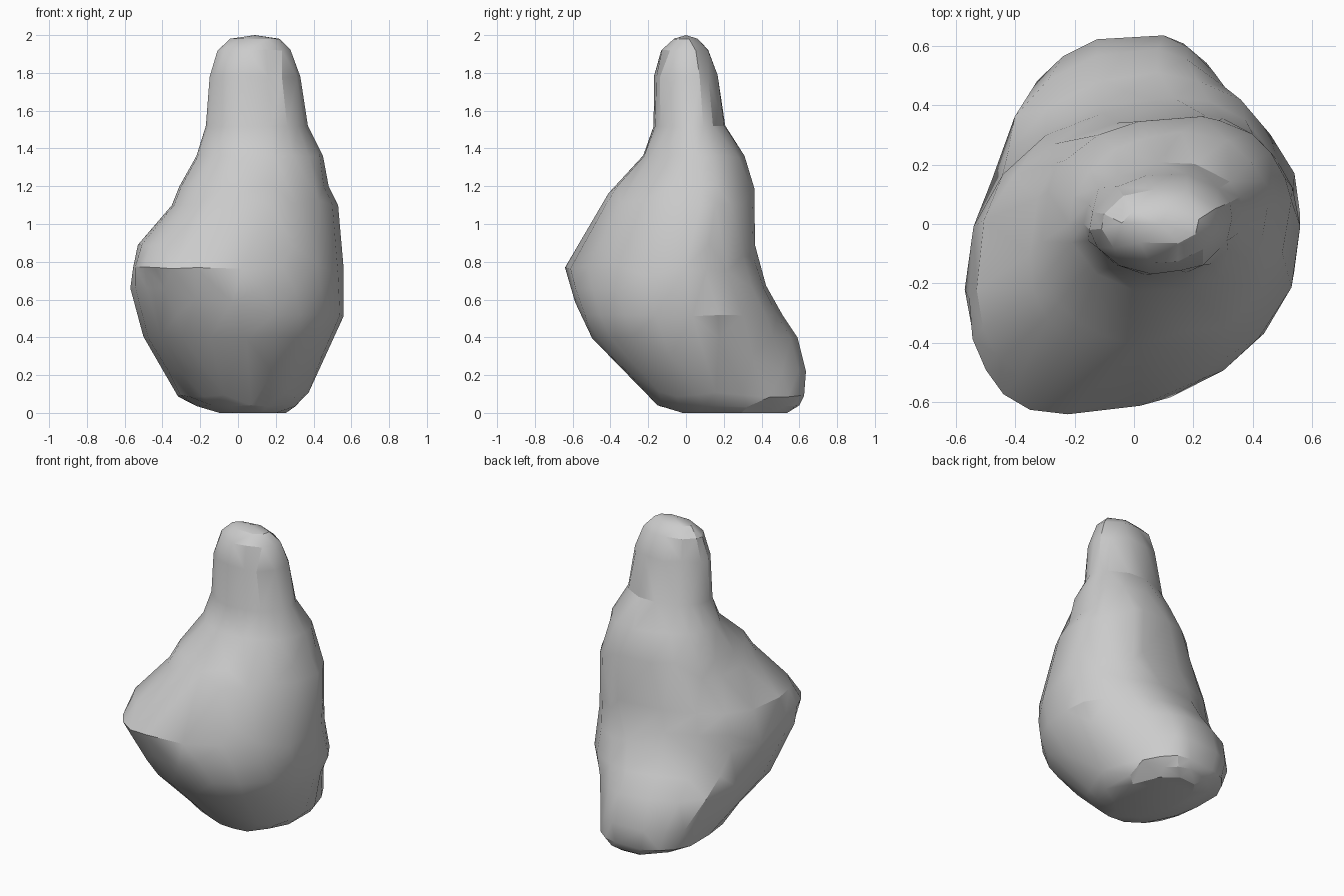
import bpy, bmesh, math, random

if "Cube" in bpy.data.objects:
    bpy.data.objects.remove(bpy.data.objects["Cube"])

random.seed(4)

# height, left, right, front, back, then where each extreme sits:
# y of left, y of right, x of front, x of back
LEVELS = [
    (0.00, -0.10, 0.25, -0.02, 0.54, 0.25, 0.25, 0.08, 0.05),
    (0.04, -0.23, 0.31, -0.15, 0.60, 0.22, 0.22, 0.08, 0.06),
    (0.09, -0.32, 0.36, -0.20, 0.625, 0.20, 0.18, 0.06, 0.08),
    (0.22, -0.39, 0.43, -0.33, 0.635, 0.13, 0.10, 0.06, 0.10),
    (0.40, -0.50, 0.51, -0.50, 0.59, -0.04, 0.05, 0.05, 0.08),
    (0.52, -0.53, 0.56, -0.56, 0.51, -0.14, 0.03, 0.00, 0.08),
    (0.66, -0.57, 0.56, -0.61, 0.43, -0.22, 0.00, -0.10, 0.12),
    (0.77, -0.555, 0.56, -0.64, 0.395, -0.25, 0.00, -0.25, 0.18),
    (0.89, -0.53, 0.55, -0.57, 0.365, -0.22, 0.03, -0.12, 0.24),
    (1.10, -0.35, 0.53, -0.45, 0.365, -0.10, 0.08, 0.00, 0.24),
    (1.20, -0.31, 0.48, -0.38, 0.36, -0.06, 0.08, 0.02, 0.22),
    (1.36, -0.22, 0.45, -0.23, 0.31, 0.00, 0.06, 0.06, 0.16),
    (1.52, -0.17, 0.37, -0.17, 0.21, 0.00, 0.03, 0.08, 0.12),
    (1.78, -0.15, 0.33, -0.17, 0.17, -0.02, 0.02, 0.08, 0.12),
    (1.92, -0.11, 0.28, -0.13, 0.12, -0.01, 0.01, 0.08, 0.10),
    (1.98, -0.04, 0.22, -0.07, 0.06, 0.00, 0.00, 0.08, 0.09),
]
STEPS = 5  # segments in each quarter of a ring


def arc(a, b, corner, n):
    """Superellipse quarter from a to b bulging towards corner."""
    cx, cy = a[0] + b[0] - corner[0], a[1] + b[1] - corner[1]
    pts = []
    for i in range(STEPS):
        t = i / STEPS * math.pi / 2
        u, v = math.cos(t) ** (2 / n), math.sin(t) ** (2 / n)
        pts.append((cx + (a[0] - cx) * u + (b[0] - cx) * v,
                    cy + (a[1] - cy) * u + (b[1] - cy) * v))
    return pts


def ring(z, l, r, f, b, yl, yr, xf, xb):
    left, right, front, back = (l, yl), (r, yr), (xf, f), (xb, b)
    # foot, belly, shoulder and head are squared off differently
    if z < 0.15:
        fl, fr, br, bl = 2.3, 2.1, 1.9, 3.0
    elif z < 0.45:
        fl, fr, br, bl = 2.3, 2.1, 1.6, 3.0 if z < 0.3 else 2.3
    elif z < 0.7:
        fl, fr, br, bl = 2.2, 2.1, 1.9, 2.1
    elif z < 1.25:
        fl, fr, br, bl = 2.3, 2.1, 1.8, 2.5
    else:
        fl, fr, br, bl = 1.9, 2.1, 2.1, 2.0
    pts = (arc(left, front, (l, f), fl) + arc(front, right, (r, f), fr)
           + arc(right, back, (r, b), br) + arc(back, left, (l, b), bl))
    return [(x, y, z) for x, y in pts]


# Lofted body with slightly chipped surface
bm = bmesh.new()
rings = []
for k, level in enumerate(LEVELS):
    inner = 0 < k < len(LEVELS) - 1
    verts = []
    for i, (x, y, z) in enumerate(ring(*level)):
        chip = 0.006 if inner and i % STEPS else 0
        verts.append(bm.verts.new((x + random.uniform(-chip, chip),
                                   y + random.uniform(-chip, chip),
                                   z + random.uniform(-chip, chip))))
    rings.append(verts)
for lo, hi in zip(rings, rings[1:]):
    for i in range(len(lo)):
        j = (i + 1) % len(lo)
        bm.faces.new((lo[i], lo[j], hi[j], hi[i]))

# Flat base and rounded tip
bm.faces.new(rings[0][::-1])
tip = bm.verts.new((0.09, 0, 2.0))
for i, v in enumerate(rings[-1]):
    bm.faces.new((v, rings[-1][(i + 1) % len(rings[-1])], tip))
bmesh.ops.triangulate(bm, faces=bm.faces[:])
bmesh.ops.recalc_face_normals(bm, faces=bm.faces[:])

mesh = bpy.data.meshes.new("rock")
bm.to_mesh(mesh)
bm.free()
rock = bpy.data.objects.new("rock", mesh)
bpy.context.collection.objects.link(rock)

stone = bpy.data.materials.new("grey stone")
stone.diffuse_color = (0.6, 0.6, 0.6, 1)
stone.use_nodes = True
stone.node_tree.nodes["Principled BSDF"].inputs["Base Color"].default_value = stone.diffuse_color
mesh.materials.append(stone)

# Broad irregular facets
bpy.context.view_layer.objects.active = rock
rock.select_set(True)
mod = rock.modifiers.new("facets", 'DECIMATE')
mod.ratio = 0.7
bpy.ops.object.modifier_apply(modifier=mod.name)
bpy.ops.object.shade_smooth_by_angle(angle=math.radians(25))
